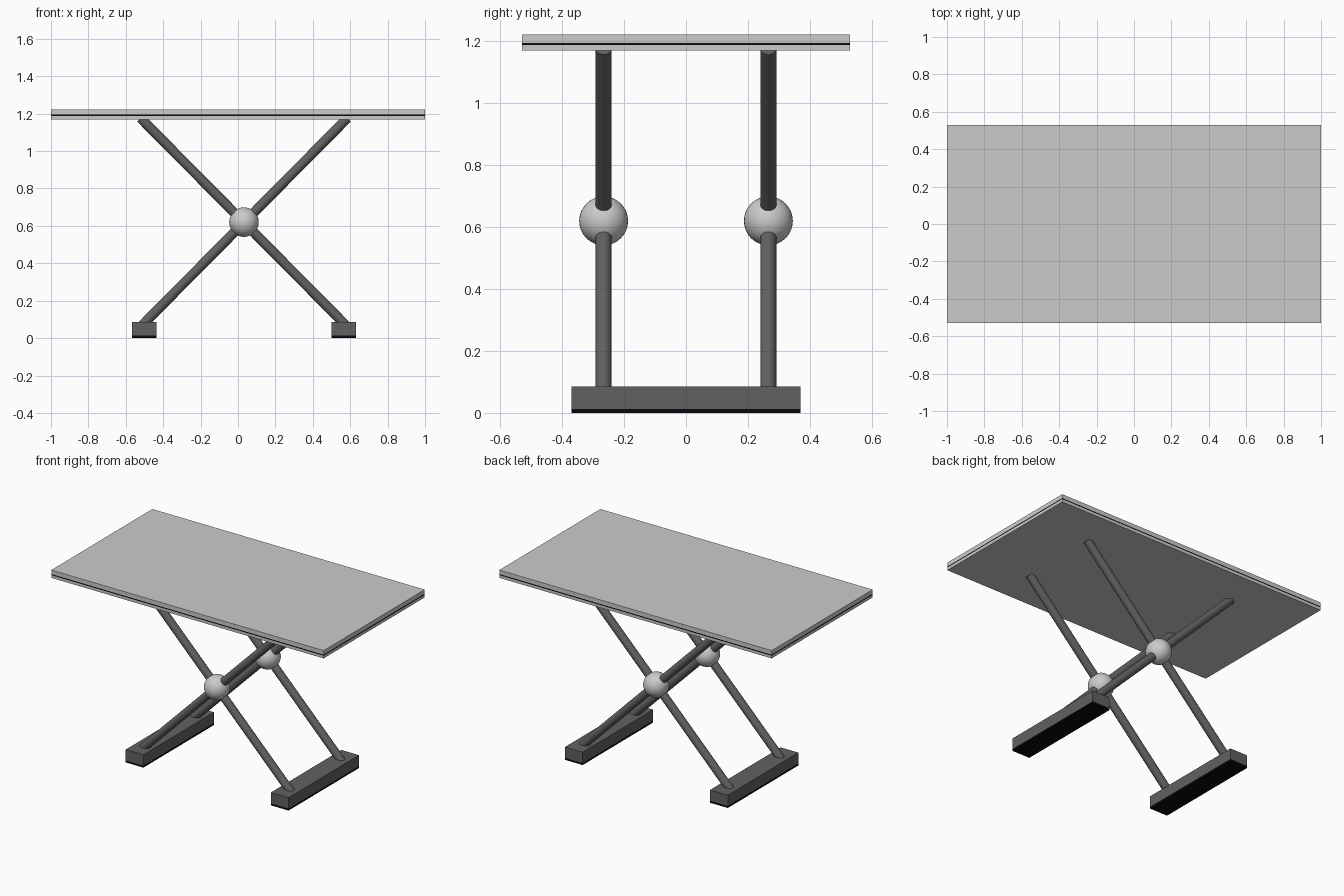
import bpy, math
from mathutils import Vector

if "Cube" in bpy.data.objects:
    bpy.data.objects.remove(bpy.data.objects["Cube"])


def colour(name, v):
    m = bpy.data.materials.new(name)
    m.diffuse_color = (v, v, v, 1)
    m.use_nodes = True
    m.node_tree.nodes["Principled BSDF"].inputs["Base Color"].default_value = m.diffuse_color
    return m


DARK = colour("dark_metal", 0.12)
BLACK = colour("black_rubber", 0.003)


def box(name, x, y, z, mat=None):
    """Box from (min, max) ranges."""
    bpy.ops.mesh.primitive_cube_add(size=1, location=[sum(r) / 2 for r in (x, y, z)])
    o = bpy.context.object
    o.name = name
    o.scale = [r[1] - r[0] for r in (x, y, z)]
    bpy.ops.object.transform_apply(location=False, rotation=False, scale=True)
    if mat:
        o.data.materials.append(mat)
    return o


def rod(name, a, b, r, mat):
    """Round rod between two points."""
    a, b = Vector(a), Vector(b)
    bpy.ops.mesh.primitive_cylinder_add(vertices=32, radius=r, depth=(b - a).length,
                                        location=(a + b) / 2)
    o = bpy.context.object
    o.name = name
    o.rotation_euler = (b - a).to_track_quat('Z', 'Y').to_euler()
    o.data.materials.append(mat)
    bpy.ops.object.shade_smooth_by_angle(angle=math.radians(40))


CX, CZ, LEG_Y = 0.032, 0.62, 0.266
W, D = (-1, 1), (-0.53, 0.53)

# Table top: two boards with a thin black layer between
box("top_board", W, D, (1.195, 1.222))
box("top_black_layer", W, D, (1.188, 1.195), BLACK)
box("under_board", W, D, (1.17, 1.188))

# Feet with black pads
for side, s in (("left", -1), ("right", 1)):
    x = CX + s * 0.533
    fx, fy = (x - 0.065, x + 0.065), (-0.37, 0.37)
    box(side + "_foot", fx, fy, (0.013, 0.085), DARK)
    box(side + "_foot_pad", fx, fy, (0, 0.013), BLACK)

# Crossed legs and ball joints
for end, y in (("front", -LEG_Y), ("back", LEG_Y)):
    for side, s in (("left", -1), ("right", 1)):
        rod(f"{end}_{side}_leg", (CX + s * 0.553, y, 0.06),
            (CX - s * 0.553, y, 1.176), 0.026, DARK)
    bpy.ops.mesh.primitive_uv_sphere_add(segments=32, ring_count=16, radius=0.079,
                                         location=(CX, y, CZ))
    bpy.context.object.name = end + "_ball_joint"
    bpy.ops.object.shade_smooth()
